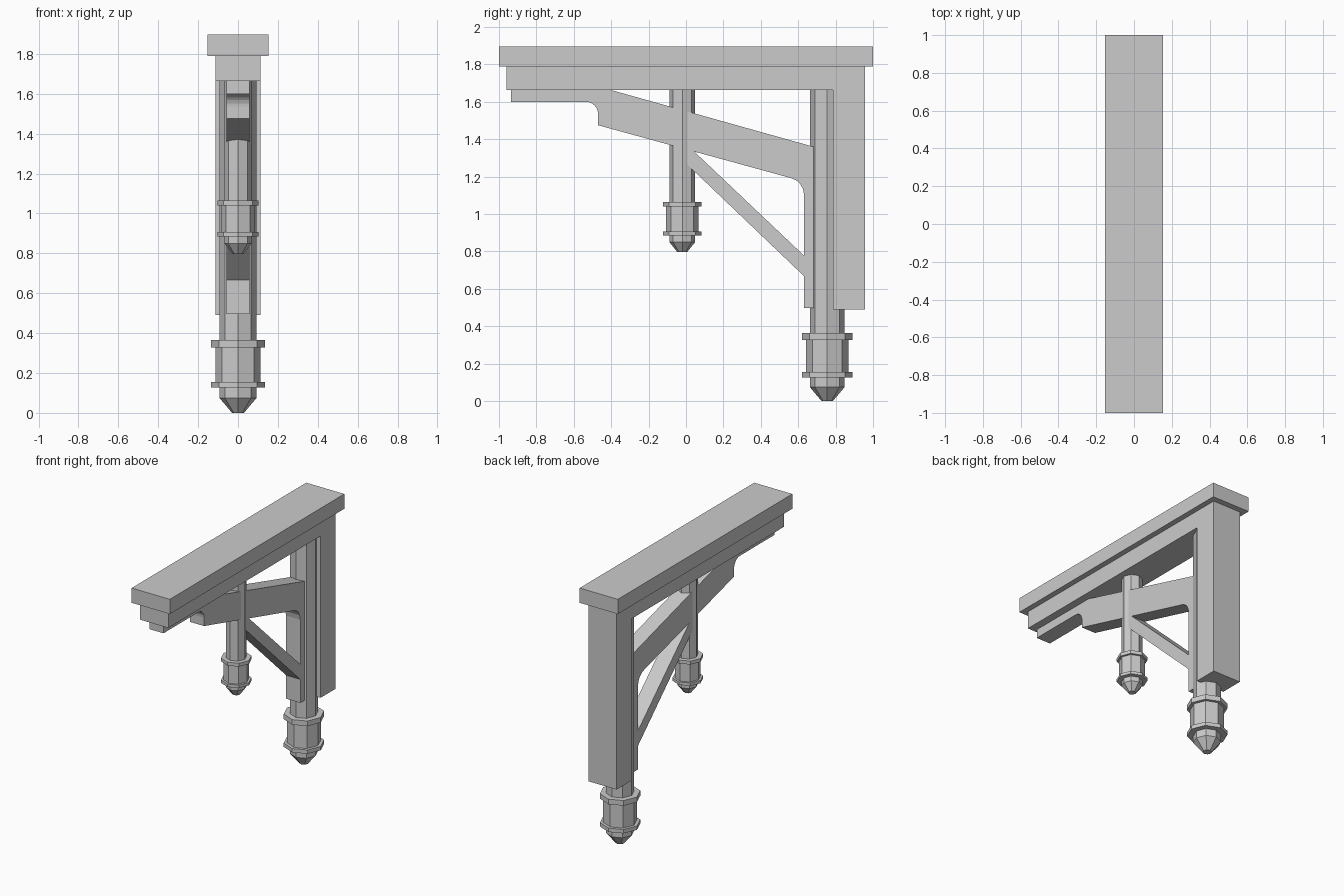
import bpy, bmesh
from math import sin, cos, pi

if "Cube" in bpy.data.objects:
    bpy.data.objects.remove(bpy.data.objects["Cube"])


def finish(bm, name):
    bmesh.ops.recalc_face_normals(bm, faces=bm.faces)
    mesh = bpy.data.meshes.new(name)
    bm.to_mesh(mesh)
    bm.free()
    ob = bpy.data.objects.new(name, mesh)
    bpy.context.collection.objects.link(ob)
    return ob


def slab(name, profile, half_width):
    """Extrude a (y, z) side profile symmetrically along x."""
    bm = bmesh.new()
    face = bm.faces.new([bm.verts.new((-half_width, y, z)) for y, z in profile])
    ext = bmesh.ops.extrude_face_region(bm, geom=[face])
    verts = [v for v in ext["geom"] if isinstance(v, bmesh.types.BMVert)]
    bmesh.ops.translate(bm, verts=verts, vec=(2 * half_width, 0, 0))
    return finish(bm, name)


def turned(name, y, profile, sides=8):
    """Faceted post from (radius, z) rings, with a corner facing the front."""
    bm = bmesh.new()
    rings = [[bm.verts.new((r * sin(2 * pi * i / sides), y - r * cos(2 * pi * i / sides), z))
              for i in range(sides)] for r, z in profile]
    for a, b in zip(rings, rings[1:]):
        for i in range(sides):
            j = (i + 1) % sides
            bm.faces.new((a[i], a[j], b[j], b[i]))
    bm.faces.new(rings[0])
    bm.faces.new(rings[-1])
    return finish(bm, name)


def arc(cy, cz, ry, rz, start, end, steps=6):
    """Points on an elliptical quarter arc, angles in quarter turns."""
    return [(cy + ry * cos(pi / 2 * t), cz + rz * sin(pi / 2 * t))
            for t in (start + (end - start) * k / steps for k in range(steps + 1))]


# Top shelf board
slab("top_board", [(-1, 1.79), (1, 1.79), (1, 1.897), (-1, 1.897)], 0.153)

# L-shaped frame: beam under the board and wall post
slab("beam_and_wall_post", [(-0.96, 1.79), (-0.96, 1.663), (0.785, 1.663),
                            (0.785, 0.49), (0.957, 0.49), (0.957, 1.79)], 0.113)

# Curved arm with stepped nose and downward leg
arm = [(-0.40, 1.663), (-0.935, 1.663), (-0.935, 1.60)]
arm += arc(-0.535, 1.535, 0.065, 0.065, 1, 0)
arm += [(-0.47, 1.475)]
arm += [(0.56, 1.193), (0.59, 1.18), (0.61, 1.162), (0.625, 1.135), (0.632, 1.10)]
arm += [(0.632, 0.497), (0.682, 0.497), (0.682, 1.36)]
slab("curved_arm", arm, 0.057)

# Diagonal strut
slab("diagonal_strut", [(-0.02, 1.29), (0.65, 0.65), (0.65, 0.76), (-0.02, 1.395)], 0.057)

# Wall column with collared finial
turned("wall_column", 0.755, [
    (0.03, 0), (0.093, 0.075), (0.093, 0.127), (0.135, 0.127), (0.135, 0.155),
    (0.113, 0.155), (0.113, 0.328), (0.135, 0.328), (0.135, 0.365),
    (0.093, 0.365), (0.093, 1.663)])

# Hanging pendant with collared finial
turned("hanging_pendant", -0.02, [
    (0.026, 0.797), (0.069, 0.85), (0.069, 0.885), (0.102, 0.885), (0.102, 0.906),
    (0.086, 0.906), (0.086, 1.04), (0.102, 1.04), (0.102, 1.065),
    (0.069, 1.065), (0.069, 1.663)])
